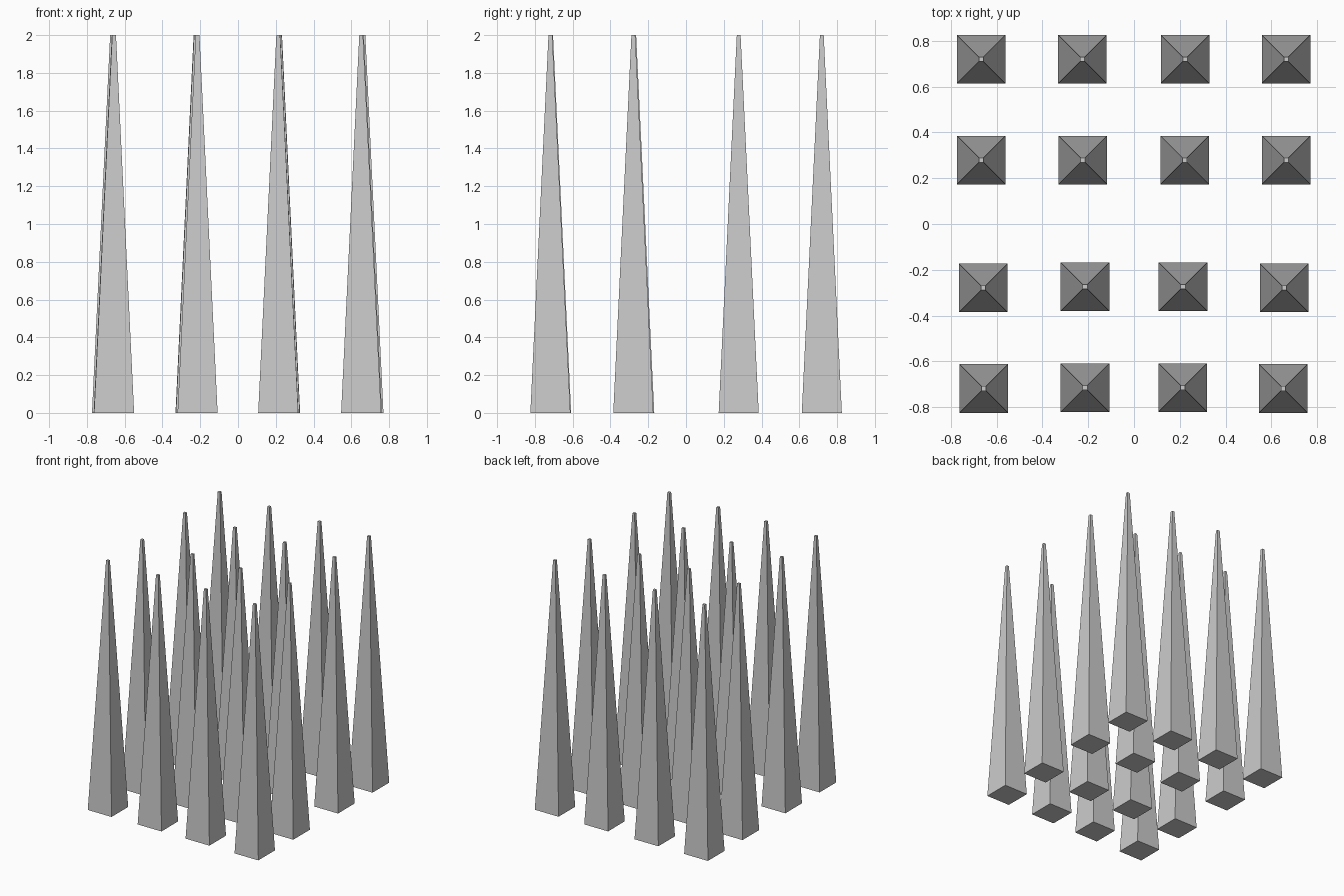
import bpy
import bmesh

if "Cube" in bpy.data.objects:
    bpy.data.objects.remove(bpy.data.objects["Cube"])

BASE, TIP, HEIGHT = 0.106, 0.010, 2.0  # half widths and height


def spike(name, x, y):
    """Tall four-sided spike with a tiny flat tip, standing on z = 0."""
    bm = bmesh.new()
    bmesh.ops.create_cube(bm, size=2.0)
    for v in bm.verts:
        top = v.co.z > 0
        half = TIP if top else BASE
        v.co = (v.co.x * half, v.co.y * half, HEIGHT if top else 0.0)
    mesh = bpy.data.meshes.new(name)
    bm.to_mesh(mesh)
    bm.free()
    obj = bpy.data.objects.new(name, mesh)
    obj.location = (x, y, 0)
    bpy.context.collection.objects.link(obj)


# Four slightly uneven rows, front to back: list of (x, y) centres
rows = [
    [(-0.656, -0.718), (-0.214, -0.714), (0.213, -0.714), (0.652, -0.718)],
    [(-0.658, -0.279), (-0.214, -0.274), (0.214, -0.274), (0.656, -0.279)],
    [(-0.667, 0.279), (-0.223, 0.279), (0.221, 0.279), (0.664, 0.279)],
    [(-0.667, 0.719), (-0.225, 0.719), (0.223, 0.719), (0.664, 0.719)],
]
for r, row in enumerate(rows):
    for c, (x, y) in enumerate(row):
        spike(f"spike_row{r + 1}_col{c + 1}", x, y)
